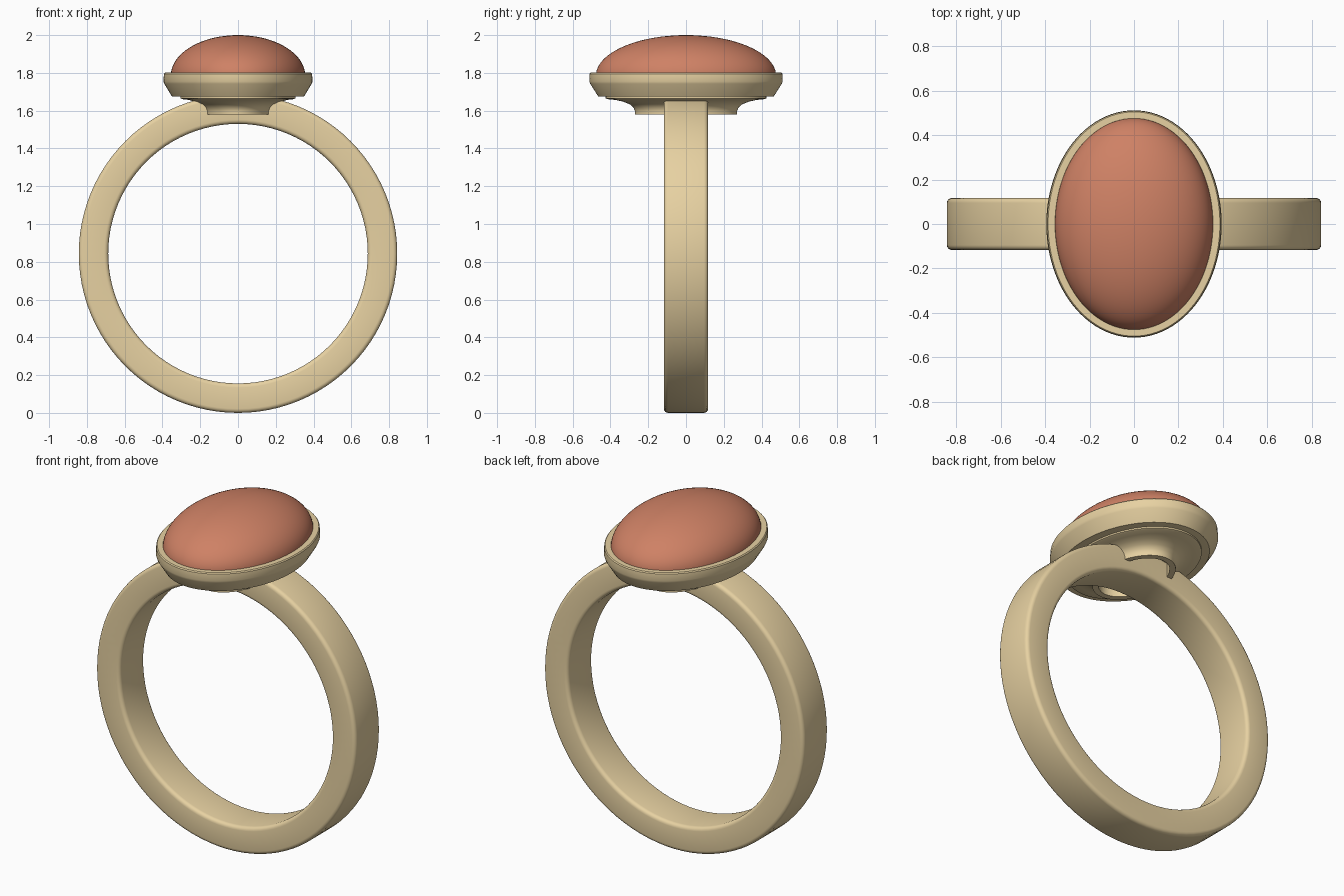
import bpy, bmesh, math

if "Cube" in bpy.data.objects:
    bpy.data.objects.remove(bpy.data.objects["Cube"])

SEG = 96


def material(name, rgb):
    m = bpy.data.materials.new(name)
    m.diffuse_color = (*rgb, 1)
    m.use_nodes = True
    m.node_tree.nodes["Principled BSDF"].inputs["Base Color"].default_value = m.diffuse_color
    return m


gold = material("gold", (0.80, 0.64, 0.36))
coral = material("coral", (0.62, 0.22, 0.13))


def loft(name, rings, mat, closed=False, vertical=False, center_z=0.0):
    """Skin stacked ellipses (rx, ry, z); closed joins last ring to first."""
    bm = bmesh.new()
    loops = []
    for rx, ry, h in rings:
        loop = []
        for i in range(SEG):
            a = 2 * math.pi * i / SEG
            u, v = rx * math.cos(a), ry * math.sin(a)
            loop.append(bm.verts.new((u, h, v + center_z) if vertical else (u, v, h)))
        loops.append(loop)
    pairs = list(zip(loops, loops[1:]))
    if closed:
        pairs.append((loops[-1], loops[0]))
    for a, b in pairs:
        for i in range(SEG):
            j = (i + 1) % SEG
            bm.faces.new((a[i], a[j], b[j], b[i]))
    if not closed:
        bm.faces.new(loops[0])
        bm.faces.new(loops[-1])
    bmesh.ops.recalc_face_normals(bm, faces=bm.faces)
    mesh = bpy.data.meshes.new(name)
    bm.to_mesh(mesh)
    bm.free()
    mesh.materials.append(mat)
    ob = bpy.data.objects.new(name, mesh)
    bpy.context.collection.objects.link(ob)
    bpy.ops.object.select_all(action='DESELECT')
    bpy.context.view_layer.objects.active = ob
    ob.select_set(True)
    bpy.ops.object.shade_smooth_by_angle(angle=math.radians(32))
    return ob


# finger band: rounded rectangle section swept around the y axis
OUTER, INNER, HALF, FILLET = 0.843, 0.687, 0.117, 0.022
section = []
for k, (r, y) in enumerate([(OUTER - FILLET, HALF - FILLET), (INNER + FILLET, HALF - FILLET),
                            (INNER + FILLET, FILLET - HALF), (OUTER - FILLET, FILLET - HALF)]):
    for s in range(5):
        a = math.pi / 2 * (k + s / 4)
        rr = r + FILLET * math.cos(a)
        section.append((rr, rr, y + FILLET * math.sin(a)))
loft("finger_band", section, gold, closed=True, vertical=True, center_z=OUTER)

# flared hollow collar joining band and bezel
loft("collar", [
    (0.15, 0.235, 1.58), (0.18, 0.27, 1.58), (0.18, 0.27, 1.598),
    (0.187, 0.278, 1.617), (0.203, 0.298, 1.634), (0.23, 0.333, 1.648),
    (0.262, 0.375, 1.657), (0.295, 0.415, 1.661), (0.305, 0.425, 1.665),
    (0.305, 0.425, 1.69), (0.15, 0.235, 1.69)], gold, closed=True)

# bezel cup with chamfered underside and recessed top
loft("bezel", [
    (0.335, 0.45, 1.674), (0.350, 0.465, 1.676), (0.390, 0.507, 1.742),
    (0.395, 0.512, 1.755), (0.392, 0.510, 1.795), (0.387, 0.505, 1.801),
    (0.356, 0.476, 1.801), (0.350, 0.470, 1.76)], gold)

# domed oval stone
stone = [(0.353, 0.474, 1.755)]
for i in range(25):
    t = math.pi / 2 * i / 24.3
    stone.append((0.356 * math.cos(t), 0.477 * math.cos(t), 1.785 + 0.215 * math.sin(t)))
loft("cabochon_stone", stone, coral)
